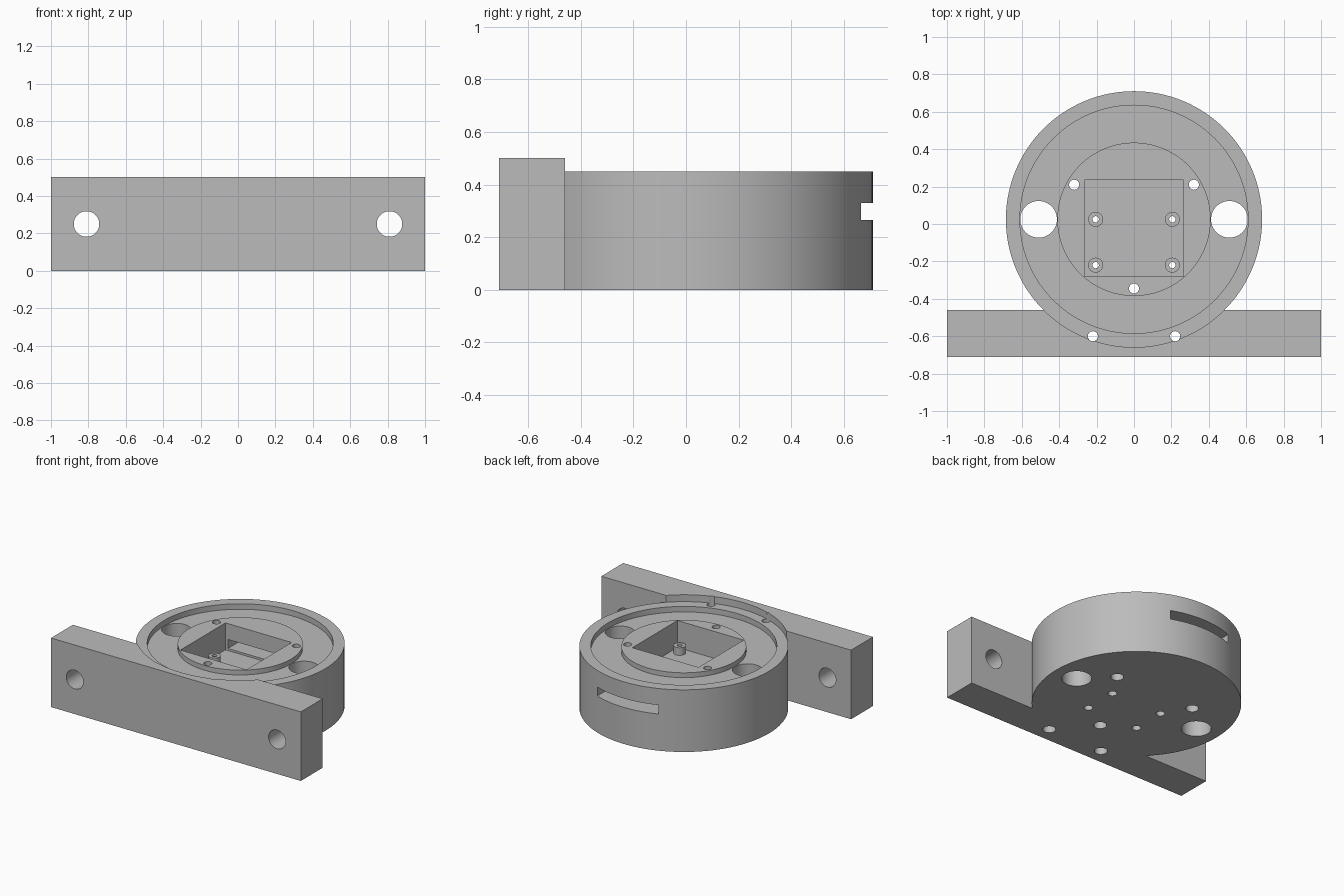
import bpy, bmesh, math
from mathutils import Matrix, Vector

if "Cube" in bpy.data.objects:
    bpy.data.objects.remove(bpy.data.objects["Cube"], do_unlink=True)

CY = 0.025          # y of the round housing's axis
RADIUS = 0.685
TOP = 0.45

grey = bpy.data.materials.new("plain_grey")
grey.use_nodes = True
grey.diffuse_color = (0.5, 0.5, 0.5, 1)
grey.node_tree.nodes["Principled BSDF"].inputs["Base Color"].default_value = (0.5, 0.5, 0.5, 1)


def make(name, bm):
    bmesh.ops.recalc_face_normals(bm, faces=bm.faces)
    mesh = bpy.data.meshes.new(name)
    bm.to_mesh(mesh)
    bm.free()
    mesh.materials.append(grey)
    obj = bpy.data.objects.new(name, mesh)
    bpy.context.collection.objects.link(obj)
    return obj


def box(name, lo, hi):
    lo, hi = Vector(lo), Vector(hi)
    bm = bmesh.new()
    bmesh.ops.create_cube(bm, size=1)
    bmesh.ops.scale(bm, vec=hi - lo, verts=bm.verts)
    bmesh.ops.translate(bm, vec=(lo + hi) / 2, verts=bm.verts)
    return make(name, bm)


def cylinder(name, x, y, r, z0, z1, sides=32, along_y=False):
    bm = bmesh.new()
    bmesh.ops.create_cone(bm, cap_ends=True, segments=sides,
                          radius1=r, radius2=r, depth=z1 - z0)
    if along_y:
        bmesh.ops.rotate(bm, matrix=Matrix.Rotation(math.pi / 2, 3, 'X'), verts=bm.verts)
    bmesh.ops.translate(bm, vec=(x, y, (z0 + z1) / 2), verts=bm.verts)
    return make(name, bm)


def lathe(name, profile, sides):
    bm = bmesh.new()
    verts = [bm.verts.new((r, CY, z)) for r, z in profile]
    edges = [bm.edges.new(pair) for pair in zip(verts, verts[1:])]
    bmesh.ops.spin(bm, geom=verts + edges, cent=(0, CY, 0), axis=(0, 0, 1),
                   angle=math.tau, steps=sides, use_duplicate=False)
    bmesh.ops.remove_doubles(bm, verts=bm.verts, dist=0.0001)
    return make(name, bm)


def combine(target, tool, operation='DIFFERENCE'):
    """Apply a boolean to the target and discard the tool."""
    tool.hide_render = True
    mod = target.modifiers.new("boolean", 'BOOLEAN')
    mod.operation, mod.solver, mod.object = operation, 'EXACT', tool
    bpy.context.view_layer.update()
    graph = bpy.context.evaluated_depsgraph_get()
    result = bpy.data.meshes.new_from_object(target.evaluated_get(graph))
    target.modifiers.clear()
    target.data = result
    bpy.data.objects.remove(tool, do_unlink=True)


# Mounting bar, scooped out where the housing sits
body = box("mounting_housing", (-1, -0.71, 0), (1, -0.46, 0.5))
combine(body, cylinder("scoop", 0, CY, RADIUS - 0.001, -0.1, 0.6, 128))

# Round housing
combine(body, cylinder("housing", 0, CY, RADIUS, 0, TOP, 128), 'UNION')

# Sunken ring around the raised centre disc
combine(body, lathe("recess", [(0, 0.6), (0.61, 0.6), (0.61, 0.41), (0.41, 0.41),
                               (0.41, 0.445), (0, 0.445)], 128))

# Square pocket and the rear slot leading into it
combine(body, box("pocket", (-0.265, -0.28, 0.25), (0.265, 0.235, 0.6)))
combine(body, box("slot", (-0.245, 0.2, 0.265), (0.245, 0.8, 0.33)))

# Bar bolt holes and large vertical holes
for side in (-1, 1):
    combine(body, cylinder("bolt_hole", side * 0.81, -0.585, 0.068, 0, 0.5, 48, True))
    combine(body, cylinder("large_hole", side * 0.51, CY, 0.098, -0.1, 0.6, 64))

# Standoffs in the pocket, drilled and counterbored from below
for x in (-0.205, 0.205):
    for y in (-0.22, CY):
        combine(body, cylinder("standoff", x, y, 0.04, 0.24, 0.305), 'UNION')
        combine(body, cylinder("standoff_hole", x, y, 0.017, -0.1, 0.6, 24))
        combine(body, cylinder("standoff_bore", x, y, 0.029, -0.1, 0.15, 24))

# Screw holes in the raised disc and front rim, counterbored from below
for x, y in ((-0.32, 0.21), (0.32, 0.21), (0, -0.345), (-0.22, -0.6), (0.22, -0.6)):
    combine(body, cylinder("screw_hole", x, y, 0.027, -0.1, 0.6, 24))
    combine(body, cylinder("screw_bore", x, y, 0.043, -0.1, 0.15, 24))

# Smooth the round walls, keep the edges crisp
bpy.ops.object.select_all(action='DESELECT')
body.select_set(True)
bpy.context.view_layer.objects.active = body
bpy.ops.object.shade_smooth_by_angle(angle=math.radians(30))
